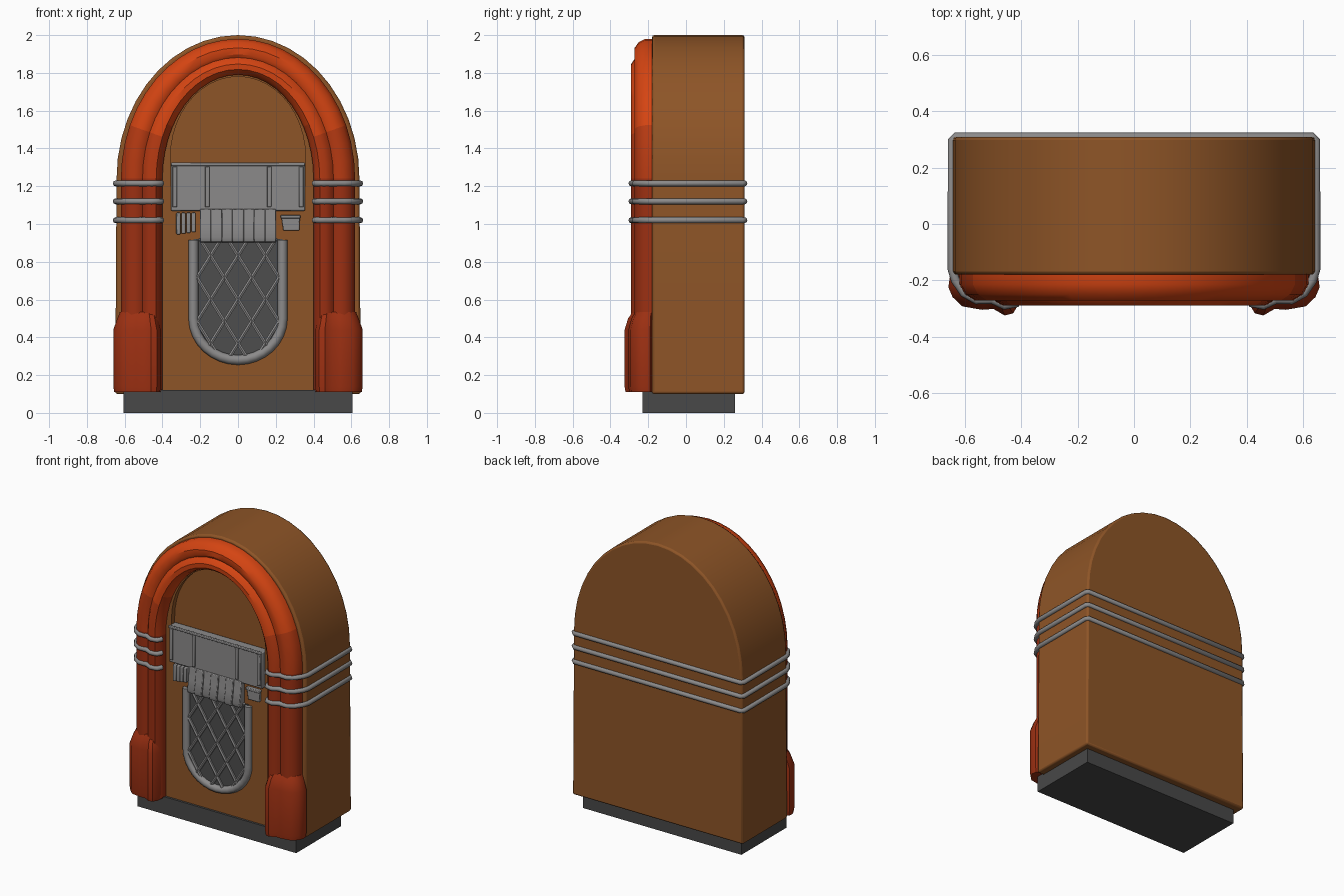
import bpy, bmesh, math

if "Cube" in bpy.data.objects:
    bpy.data.objects.remove(bpy.data.objects["Cube"])

def mat(name, rgb):
    m = bpy.data.materials.new(name)
    m.diffuse_color = (*rgb, 1)
    m.use_nodes = True
    m.node_tree.nodes["Principled BSDF"].inputs["Base Color"].default_value = m.diffuse_color
    return m

WOOD = mat("brown wood", (0.27, 0.09, 0.02))
ORANGE = mat("bright orange", (0.66, 0.058, 0.006))
MID = mat("deep orange", (0.47, 0.042, 0.006))
RED = mat("red orange", (0.33, 0.029, 0.006))
SILVER = mat("silver", (0.26, 0.255, 0.255))
DARK = mat("dark grey", (0.075, 0.075, 0.075))
BLACK = mat("base grey", (0.065, 0.065, 0.065))

def finish(ob, material=None, bevel=0, segs=2, angle=35):
    if material:
        ob.data.materials.clear()
        ob.data.materials.append(material)
    if bevel:
        b = ob.modifiers.new("bevel", 'BEVEL')
        b.width, b.segments, b.limit_method = bevel, segs, 'ANGLE'
        b.angle_limit = math.radians(40)
    bpy.ops.object.select_all(action='DESELECT')
    ob.select_set(True)
    bpy.context.view_layer.objects.active = ob
    bpy.ops.object.shade_smooth_by_angle(angle=math.radians(angle))
    return ob

def loft(name, rings, material, **kw):
    """Skin a list of equal-length rings and cap both ends."""
    bm = bmesh.new()
    rs = [[bm.verts.new(p) for p in r] for r in rings]
    n = len(rs[0])
    for a, b in zip(rs, rs[1:]):
        for i in range(n):
            j = (i + 1) % n
            bm.faces.new((a[i], a[j], b[j], b[i]))
    bm.faces.new(rs[0])
    bm.faces.new(rs[-1])
    bmesh.ops.recalc_face_normals(bm, faces=bm.faces)
    me = bpy.data.meshes.new(name)
    bm.to_mesh(me)
    bm.free()
    ob = bpy.data.objects.new(name, me)
    bpy.context.collection.objects.link(ob)
    return finish(ob, material, **kw)

def prism(name, outline, y0, y1, material, **kw):
    return loft(name, [[(x, y, z) for x, z in outline] for y in (y0, y1)], material, **kw)

def box(name, x0, x1, y0, y1, z0, z1, material, **kw):
    return prism(name, [(x0, z0), (x1, z0), (x1, z1), (x0, z1)], y0, y1, material, **kw)

def tube(name, paths, r, material, cyclic=False, res=2):
    cu = bpy.data.curves.new(name, 'CURVE')
    cu.dimensions, cu.bevel_depth, cu.bevel_resolution = '3D', r, res
    cu.use_fill_caps = True
    for pts in paths:
        s = cu.splines.new('POLY')
        s.points.add(len(pts) - 1)
        for p, c in zip(s.points, pts):
            p.co = (*c, 1)
        s.use_cyclic_u = cyclic
    ob = bpy.data.objects.new(name, cu)
    bpy.context.collection.objects.link(ob)
    bpy.ops.object.select_all(action='DESELECT')
    ob.select_set(True)
    bpy.context.view_layer.objects.active = ob
    bpy.ops.object.convert(target='MESH')
    return finish(bpy.context.object, material, angle=50)

def arch(rx, rz, cz, n=22):
    """Half ellipse from right to left."""
    return [(rx * math.cos(math.pi * i / n), cz + rz * math.sin(math.pi * i / n))
            for i in range(n + 1)]

# Cabinet and plinth
prism("cabinet", [(-0.65, 0.1), (0.65, 0.1)] + arch(0.643, 0.76, 1.24), -0.18, 0.31,
      WOOD, bevel=0.012)
box("base", -0.605, 0.605, -0.23, 0.26, 0, 0.12, BLACK)

# Front panel: lower board plus an arched rim that leaves a recess
box("front_board", -0.43, 0.43, -0.215, -0.17, 0.11, 1.2, WOOD)
outer, inner = arch(0.43, 0.58, 1.24), arch(0.357, 0.425, 1.355)
prism("front_arch_rim", [(0.43, 1.2)] + outer + [(-0.43, 1.2), (-0.357, 1.2)]
      + inner[::-1] + [(0.357, 1.2)], -0.215, -0.17, WOOD)

# Glowing arch: two-lobed section swept up one leg, over the top and down
section = [(0, -.17), (0, -.215), (.09, -.25), (.25, -.272), (.43, -.272), (.52, -.26),
           (.58, -.275), (.7, -.29), (.85, -.288), (.95, -.265), (1, -.23), (1, -.17)]
N = 24
stations = [(1, 0, z) for z in (0.12, 0.5, 0.8, 1.05)]
stations += [(math.cos(math.pi * i / N), math.sin(math.pi * i / N), 1.24) for i in range(N + 1)]
stations += [(-1, 0, z) for z in (1.05, 0.8, 0.5, 0.12)]
rings = [[(c * (.62 - .22 * t), y, z + s * (.74 - .19 * t)) for t, y in section]
         for c, s, z in stations]
light = loft("arch_tube", rings, ORANGE)
light.data.materials.append(MID)
light.data.materials.append(RED)
for f in light.data.polygons:
    f.material_index = 0 if f.center.z > 1.5 else 1 if f.center.z > 1.2 else 2

# Feet of the arch
foot = [(.62, -.172), (.655, -.19), (.66, -.225), (.645, -.26), (.61, -.293), (.54, -.305),
        (.50, -.302), (.46, -.325), (.43, -.318), (.41, -.285), (.405, -.172)]
for side, sx in (("left", -1), ("right", 1)):
    def ring(z, kx, ky):
        return [(sx * (.51 + (x - .51) * kx), -.172 + (y + .172) * ky, z) for x, y in foot]
    loft(side + "_foot", [ring(.11, .97, .97), ring(.14, 1, 1), ring(.44, 1, 1),
                          ring(.5, .86, .88), ring(.535, .76, .72)], RED)

# Three trim bands wrapped around the cabinet
half = [(.405, -.25), (.42, -.282), (.46, -.289), (.505, -.268), (.56, -.27), (.605, -.245),
        (.635, -.2), (.647, -.16), (.647, .295), (.632, .31)]
for i, z in enumerate((1.02, 1.12, 1.215)):
    path = [(x, y, z) for x, y in half] + [(-x, y, z) for x, y in half[::-1]]
    tube("trim_band_%d" % (i + 1), [path], 0.016, SILVER)

# Title plate with frame strips
box("title_plate", -.355, .355, -.245, -.18, 1.07, 1.32, SILVER, bevel=.006)
for i, x in enumerate((-.335, -.163, .165, .335)):
    box("title_divider_%d" % i, x - .012, x + .012, -.256, -.24, 1.09, 1.305, SILVER, bevel=.004)
box("title_lip", -.355, .355, -.255, -.24, 1.307, 1.325, SILVER, bevel=.004)

# Ribbed apron curving in under the title plate
prof = [(-.2, 1.08), (-.25, 1.08), (-.258, 1.0), (-.27, .93), (-.262, .905), (-.2, .9)]
for i in range(7):
    x0 = -.2 + i * .4 / 7
    d = .008 * (i % 2)
    loft("apron_rib_%d" % i, [[(x, y - d, z) for y, z in prof] for x in (x0, x0 + .4 / 7)],
         SILVER, bevel=.004)

# Selector keys and coin tray
for i in range(4):
    x = -.327 + i * .027
    box("selector_key_%d" % i, x, x + .022, -.245, -.2, .945 + .004 * i, 1.06, SILVER, bevel=.005)
prism("coin_tray", [(.24, .965), (.325, .965), (.328, 1.045), (.228, 1.045)], -.235, -.2,
      SILVER, bevel=.005)
box("coin_lip", .226, .33, -.242, -.2, 1.03, 1.048, SILVER, bevel=.004)

# Speaker grille: dark backing, U frame and diagonal lattice
def u_shape(rx, rz, top):
    return [(-rx, top)] + [(-x, .5 - (z - .5)) for x, z in arch(rx, rz, .5, 16)] + [(rx, top)]

prism("grille_backing", u_shape(.235, .22, .92), -.222, -.2, DARK)
tube("grille_frame", [[(x, -.222, z) for x, z in u_shape(.236, .22, .915)]], .026, SILVER)

def inside(x, z):
    return abs(x) < .22 and z < .93 and (
        z > .5 - .205 * math.sqrt(1 - (x / .22) ** 2))

bars = []
for slope in (1.6, -1.6):
    for k in range(-7, 8):
        pts = [(k * .145 + (z - .6) / slope, z) for z in [.27 + .005 * j for j in range(132)]]
        pts = [p for p in pts if inside(*p)]
        if len(pts) > 6:
            bars.append([(x, -.228, z) for x, z in (pts[0], pts[-1])])
tube("grille_lattice", bars, .011, SILVER, res=1)
